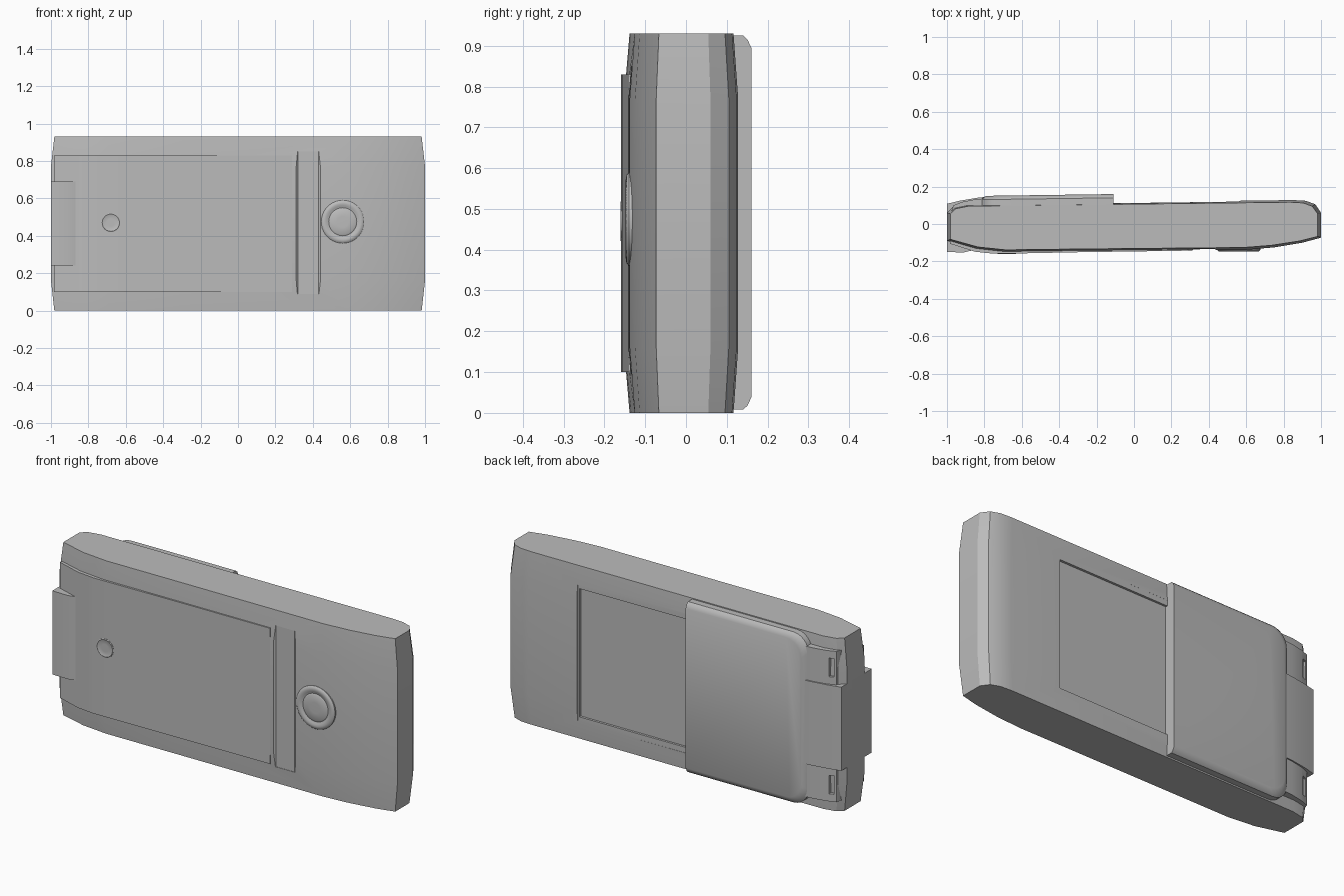
import bpy, bmesh, math
from mathutils import Vector

cube = bpy.data.objects.get("Cube")
if cube:
    bpy.data.objects.remove(cube, do_unlink=True)

grey = bpy.data.materials.new("plain_grey")
grey.use_nodes = True
COLOUR = (0.5, 0.5, 0.5, 1)
grey.diffuse_color = COLOUR
grey.node_tree.nodes["Principled BSDF"].inputs["Base Color"].default_value = COLOUR


def loft(name, loops):
    """Join matching closed loops of points and cap both ends."""
    bm = bmesh.new()
    rings = [[bm.verts.new(p) for p in loop] for loop in loops]
    n = len(rings[0])
    for a, b in zip(rings, rings[1:]):
        for i in range(n):
            j = (i + 1) % n
            bm.faces.new((a[i], a[j], b[j], b[i]))
    bm.faces.new(rings[0])
    bm.faces.new(rings[-1])
    bmesh.ops.recalc_face_normals(bm, faces=bm.faces)
    mesh = bpy.data.meshes.new(name)
    bm.to_mesh(mesh)
    bm.free()
    mesh.materials.append(grey)
    obj = bpy.data.objects.new(name, mesh)
    bpy.context.collection.objects.link(obj)
    return obj


def prism(name, outline, z0, z1):
    return loft(name, [[(x, y, z) for x, y in outline] for z in (z0, z1)])


def activate(obj):
    bpy.ops.object.select_all(action='DESELECT')
    obj.select_set(True)
    bpy.context.view_layer.objects.active = obj


def cut(obj, cutter):
    cutter.hide_render = True
    mod = obj.modifiers.new("cut", 'BOOLEAN')
    mod.operation = 'DIFFERENCE'
    mod.solver = 'EXACT'
    mod.object = cutter
    activate(obj)
    bpy.ops.object.modifier_apply(modifier=mod.name)
    bpy.data.objects.remove(cutter, do_unlink=True)


def smooth(obj, angle=28):
    activate(obj)
    bpy.ops.object.shade_smooth_by_angle(angle=math.radians(angle))


def disc_stack(name, x, y, z, steps, sides=40):
    """Round front detail from (radius, height) steps facing -y."""
    loops = [[(x + r * math.cos(t), y - h, z + r * math.sin(t))
              for t in (2 * math.pi * i / sides for i in range(sides))]
             for r, h in steps]
    smooth(loft(name, loops), 35)


# Main body: side profile narrowing towards its two long edges
profile = [(-1, 0), (-1, .06), (-.97, .09), (-.9, .105), (.85, .128),
           (.92, .124), (.97, .105), (1, .06), (1, -.073), (.9, -.1),
           (.75, -.125), (.6, -.138), (-.3, -.147), (-.7, -.152),
           (-.85, -.135), (-1, -.09)]
stations = [(0, .982, .91), (.16, 1, 1), (.77, 1, 1), (.93, .982, .91)]
body = loft("body", [[(x * sx, y * sy, z) for x, y in profile]
                     for z, sx, sy in stations])

# Shallow surround and deeper window recess on the back
cut(body, prism("surround_cutter", [(-.3, .107), (.56, .12), (.61, .2), (-.3, .2)], .09, .84))
cut(body, prism("window_cutter", [(-.3, .096), (.55, .107), (.55, .2), (-.3, .2)], .12, .81))
# Sloped groove across the front beside the panel
cut(body, prism("groove_cutter", [(.32, -.133), (.43, -.132), (.47, -.16), (.29, -.16)], .09, .85))
smooth(body)

# Front panel, proud at the hinge end and nearly flush at the other
smooth(prism("front_panel",
             [(-.985, -.05), (-.985, -.105), (-.85, -.148), (-.75, -.159),
              (-.6, -.157), (-.3, -.151), (.29, -.1425), (.29, -.05)], .1, .83))

# Back sliding cover: rounded at the hinge end, chamfered on three sides
def cover_loop(inset, y):
    left, right, low, high, r = -.82 + inset, -.11, .008 + inset, .925 - inset, .09
    pts = [(right, high)]
    for cz, start in ((high - r, 90), (low + r, 180)):
        for k in range(7):
            a = math.radians(start + 15 * k)
            pts.append((left + r + r * math.cos(a), cz + r * math.sin(a)))
    pts.append((right, low))
    return [(x, y - .014 * (right - x), z) for x, z in pts]


smooth(loft("sliding_cover", [cover_loop(0, .08), cover_loop(0, .14),
                              cover_loop(.01, .151), cover_loop(.03, .16)]), 25)

# Hinge shoulders with a narrow slot in each
for side, z0, z1 in (("lower", .06, .24), ("upper", .69, .87)):
    shoulder = prism(side + "_hinge_shoulder",
                     [(-.78, 0), (-.78, .138), (-.85, .132), (-.92, .118),
                      (-.965, .1), (-.975, .07), (-.975, 0)], z0, z1)
    cut(shoulder, prism("slot_cutter", [(-.955, .08), (-.93, .08), (-.93, .2), (-.955, .2)],
                        z0 + .04, z1 - .04))
    smooth(shoulder)

# Central hinge block wrapping the end
smooth(prism("hinge_block",
             [(-.79, 0), (-.79, .145), (-.84, .14), (-.93, .125), (-1, .108),
              (-1, -.15), (-.91, -.152), (-.86, -.14)], .24, .69))

# Round button with raised rim, and a small round mark on the panel
disc_stack("button", .56, -.14, .475,
           [(.115, -.03), (.115, 0), (.108, .006), (.095, .008),
            (.085, .004), (.075, .001), (.068, .005), (.03, .006)])
disc_stack("round_mark", -.68, -.158, .47,
           [(.05, -.01), (.05, .001), (.046, .003), (.042, .001), (.02, .001)])
